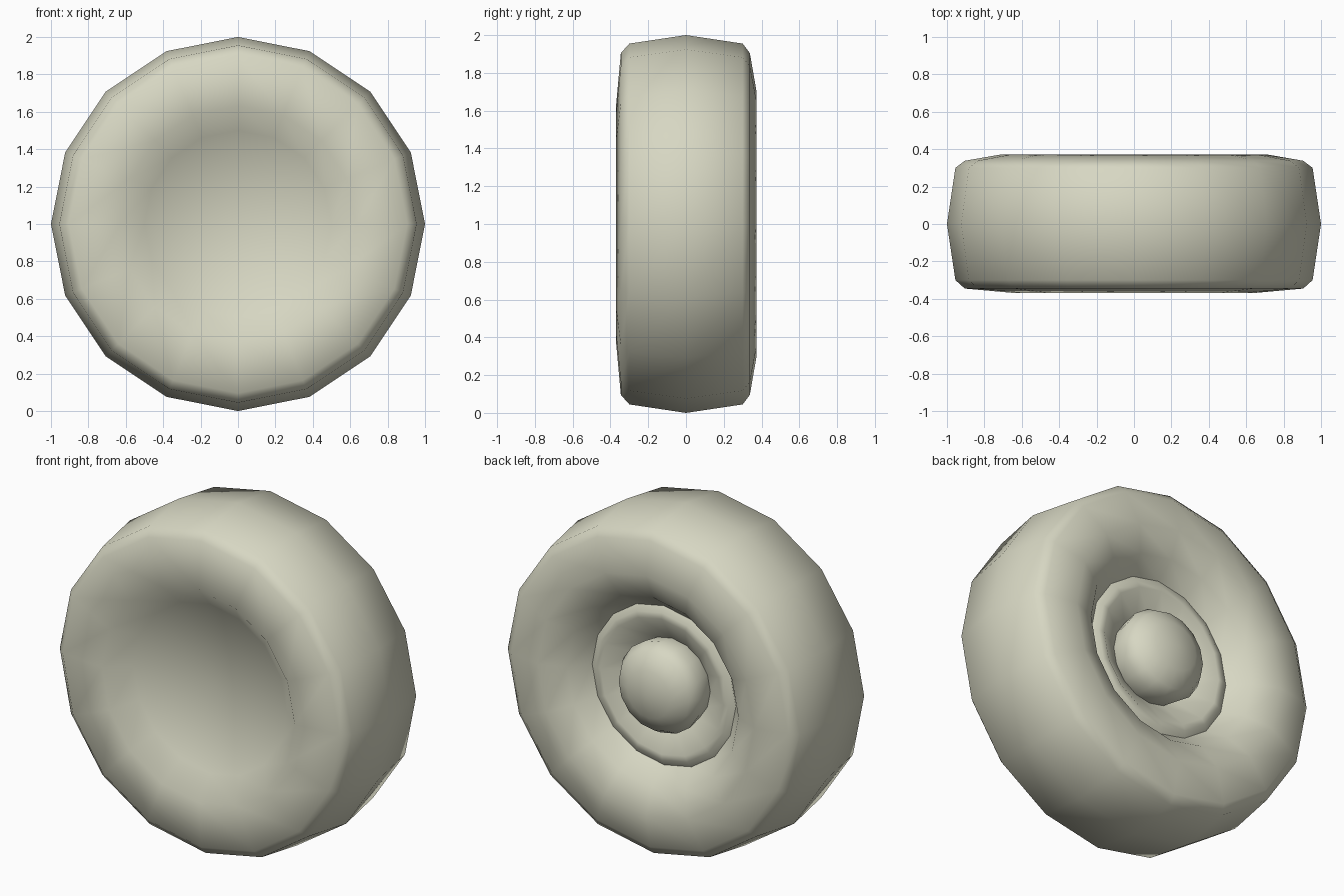
import bpy, bmesh, math

if "Cube" in bpy.data.objects:
    bpy.data.objects.remove(bpy.data.objects["Cube"])

SIDES = 16

mat = bpy.data.materials.new("pale_olive_grey")
mat.diffuse_color = (0.68, 0.68, 0.545, 1)
mat.use_nodes = True
mat.node_tree.nodes["Principled BSDF"].inputs["Base Color"].default_value = mat.diffuse_color


def lathe(name, profile, sharp=60):
    """Revolve (radius, y) points about the axle at z = 1."""
    bm = bmesh.new()
    rings = []
    for r, y in profile:
        if r == 0:
            rings.append([bm.verts.new((0, y, 1))])
        else:
            rings.append([bm.verts.new((r * math.cos(2 * math.pi * i / SIDES), y,
                                        1 + r * math.sin(2 * math.pi * i / SIDES)))
                          for i in range(SIDES)])
    for a, b in zip(rings, rings[1:]):
        for i in range(SIDES):
            j = (i + 1) % SIDES
            vs = [a[i % len(a)], a[j % len(a)], b[j % len(b)], b[i % len(b)]]
            bm.faces.new(list(dict.fromkeys(vs)))
    bmesh.ops.recalc_face_normals(bm, faces=bm.faces)
    me = bpy.data.meshes.new(name)
    bm.to_mesh(me)
    bm.free()
    ob = bpy.data.objects.new(name, me)
    bpy.context.collection.objects.link(ob)
    me.materials.append(mat)
    bpy.ops.object.select_all(action='DESELECT')
    ob.select_set(True)
    bpy.context.view_layer.objects.active = ob
    bpy.ops.object.shade_smooth_by_angle(angle=math.radians(sharp))
    return ob


# one closed turned shape: dished front, tread, recessed back, funnel, round hub
lathe("wheel", [(0, -0.21), (0.50, -0.26), (0.63, -0.37),
                (0.905, -0.345), (0.955, -0.30), (1.0, 0), (0.955, 0.30),
                (0.905, 0.338), (0.71, 0.372), (0.56, 0.31), (0.47, 0.205),
                (0.435, 0.225), (0.40, 0.228), (0.25, 0.13), (0.268, 0.235),
                (0.23, 0.30), (0.14, 0.35), (0, 0.37)])
